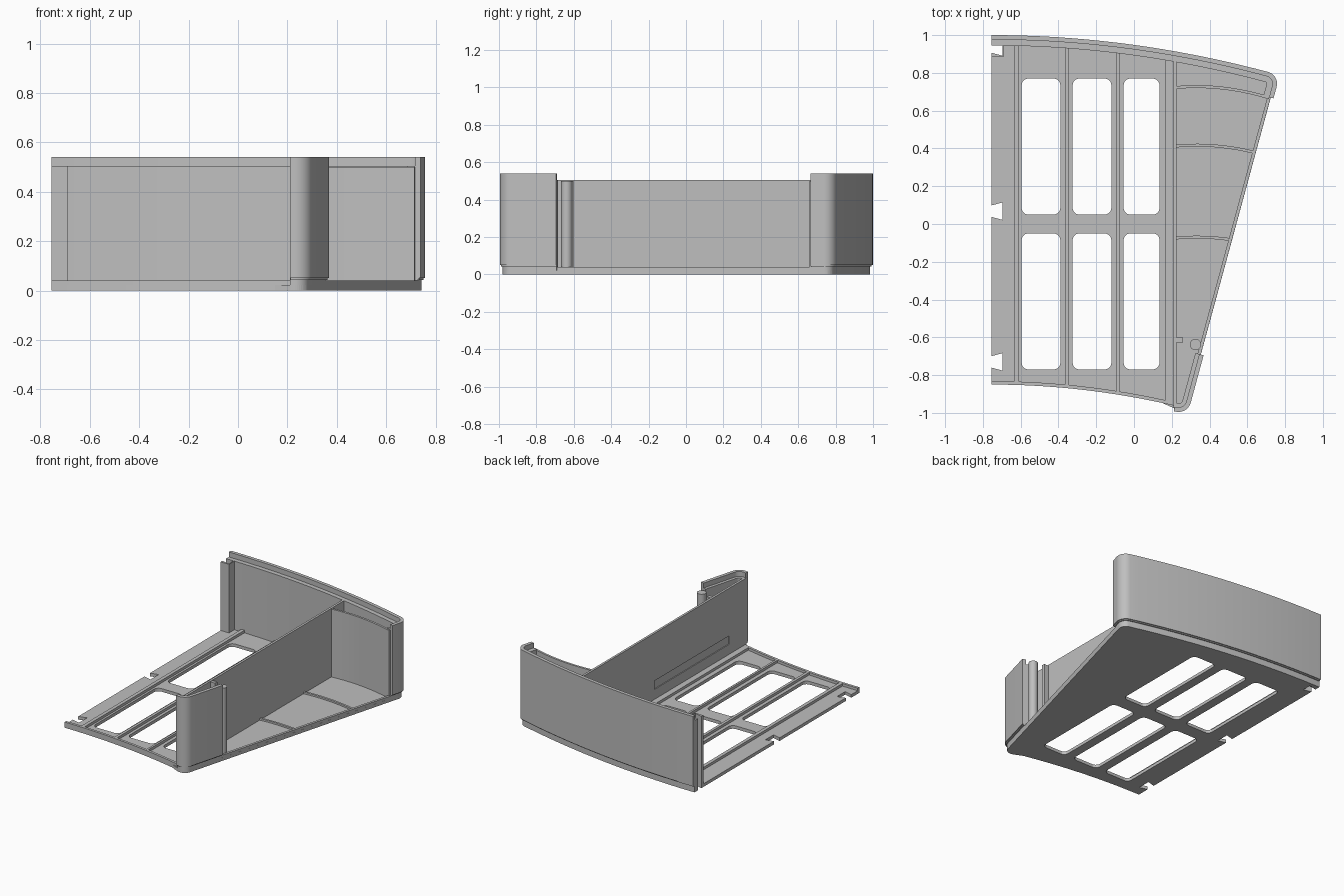
import bpy, bmesh, math
from mathutils import Vector

old = bpy.data.objects.get("Cube")
if old:
    bpy.data.objects.remove(old, do_unlink=True)

grey = bpy.data.materials.new("plain grey")
grey.use_nodes = True
grey.diffuse_color = (0.52, 0.52, 0.52, 1)
grey.node_tree.nodes["Principled BSDF"].inputs["Base Color"].default_value = (0.52, 0.52, 0.52, 1)

LEFT = -0.755


def back_y(x):
    return 1.0 - (x - LEFT) ** 2 / 11


def front_y(x):
    return -0.85 - (x - LEFT) ** 2 / 8.4


def side_x(y):
    return 0.37 + 0.272 * (y + 0.69)


def shade(obj):
    bpy.context.view_layer.objects.active = obj
    bpy.ops.object.select_all(action='DESELECT')
    obj.select_set(True)
    bpy.ops.object.shade_smooth_by_angle(angle=math.radians(25))


def prism(name, points, z0, z1):
    """Extrude a flat outline from z0 to z1."""
    bm = bmesh.new()
    face = bm.faces.new([bm.verts.new((p[0], p[1], z0)) for p in points])
    ext = bmesh.ops.extrude_face_region(bm, geom=[face])
    top = [v for v in ext["geom"] if isinstance(v, bmesh.types.BMVert)]
    bmesh.ops.translate(bm, verts=top, vec=(0, 0, z1 - z0))
    bmesh.ops.recalc_face_normals(bm, faces=bm.faces)
    mesh = bpy.data.meshes.new(name)
    bm.to_mesh(mesh)
    bm.free()
    mesh.materials.append(grey)
    obj = bpy.data.objects.new(name, mesh)
    bpy.context.collection.objects.link(obj)
    shade(obj)
    return obj


def box(name, x0, x1, y0, y1, z0, z1):
    return prism(name, [(x0, y0), (x1, y0), (x1, y1), (x0, y1)], z0, z1)


def cut(obj, cutters):
    bpy.context.view_layer.objects.active = obj
    for c in cutters:
        mod = obj.modifiers.new("cut", 'BOOLEAN')
        mod.operation, mod.solver, mod.object = 'DIFFERENCE', 'EXACT', c
        bpy.ops.object.modifier_apply(modifier=mod.name)
    for c in cutters:
        bpy.data.objects.remove(c, do_unlink=True)
    # cut parts are all flat-sided
    obj.data.shade_flat()


def offset(path, d):
    """Shift a path to its left by d."""
    out = []
    for i, p in enumerate(path):
        t = (path[min(i + 1, len(path) - 1)] - path[max(i - 1, 0)]).normalized()
        out.append(p + Vector((-t.y, t.x)) * d)
    return out


def band(name, path, d0, d1, z0, z1):
    return prism(name, offset(path, d0) + offset(path, d1)[::-1], z0, z1)


def arc(fn, x0, x1, n):
    xs = [x0 + (x1 - x0) * i / n for i in range(n + 1)]
    return [Vector((x, fn(x))) for x in xs]


def corner_path(fn, x0, y_end, n, r=0.065):
    """Follow a curve, round the corner, and run along the slanted side."""
    x = 0.5
    for _ in range(30):
        x = side_x(fn(x))
    v = Vector((x, fn(x)))
    end = Vector((side_x(y_end), y_end))
    start = Vector((x - r, fn(x - r)))
    u, w = (start - v).normalized() * r, (end - v).normalized() * r
    c = v + u + w
    turn = [c - w * math.cos(a) - u * math.sin(a)
            for a in [math.pi / 2 * i / 10 for i in range(1, 11)]]
    return arc(fn, x0, x - r, n) + turn + [end]


back_path = corner_path(back_y, LEFT, 0.665, 24)
front_path = corner_path(lambda x: front_y(x) - 0.03, 0.21, -0.695, 4)
front_arc = arc(front_y, LEFT, 0.21, 16)

# Base plate, with six rounded windows and dovetail slots
outline = front_arc[:-1] + offset(front_path, 0.015) + offset(back_path, -0.015)[::-1]
base = prism("base_plate", outline, 0, 0.022)


def window(x0, x1, y0, y1, r=0.035):
    pts = []
    for k, (cx, cy) in enumerate([(x1 - r, y1 - r), (x0 + r, y1 - r),
                                  (x0 + r, y0 + r), (x1 - r, y0 + r)]):
        for i in range(6):
            a = math.pi / 2 * (k + i / 5)
            pts.append((cx + r * math.cos(a), cy + r * math.sin(a)))
    return prism("window_cutter", pts, -0.1, 0.1)


def dovetail(y, half=0.028):
    return prism("slot_cutter", [(-0.8, y - half + 0.01), (-0.697, y - half - 0.018),
                                 (-0.697, y + half + 0.018), (-0.8, y + half - 0.01)], -0.1, 0.7)


cutters = [dovetail(y) for y in (-0.73, 0.068)] + [dovetail(0.925, 0.016)]
for x0, x1 in ((-0.595, -0.39), (-0.325, -0.12), (-0.055, 0.135)):
    for y0 in (-0.77, 0.05):
        cutters.append(window(x0, x1, y0, y0 + 0.72))
cut(base, cutters)

# Outer walls: inset foot, small step, main wall and raised outer lip
for part, path, s, t in (("back", back_path, -1, 0.055), ("front_corner", front_path, 1, 0.045)):
    band(part + "_foot", path, 0.015 * s, t * s, 0.005, 0.045)
    band(part + "_step", path, 0.007 * s, t * s, 0.043, 0.052)
    band(part + "_wall", path, 0, t * s, 0.05, 0.505)
    band(part + "_lip", path, 0, 0.024 * s, 0.5, 0.54)

# Slotted end post beside the back wall
post = box("end_post", LEFT, -0.69, 0.885, 0.95, 0.015, 0.505)
cut(post, [dovetail(0.925, 0.016)])

# Thin divider with a shallow groove, and the low rib along its foot
divider = prism("divider", [(0.21, front_y(0.21) - 0.01), (0.226, front_y(0.226) - 0.01),
                            (0.226, 0.88), (0.21, 0.88)], 0.015, 0.505)
cut(divider, [box("groove_cutter", 0.1, 0.216, -0.78, 0.05, 0.11, 0.17)])
box("divider_rib", 0.168, 0.212, front_y(0.168) + 0.005, 0.88, 0.015, 0.04)

# Straight floor ribs
for i, (x, w) in enumerate(((-0.635, 0.025), (-0.365, 0.02), (-0.093, 0.015))):
    box(f"floor_rib_{i + 1}", x, x + w, front_y(x) + 0.01, back_y(x) - 0.05, 0.015, 0.04)

# Edge ribs along the front and the slanted side
band("front_edge_rib", front_arc, 0, 0.018, 0.015, 0.04)
side = [Vector((side_x(y), y)) for y in (-0.7, 0.68)]
band("side_edge_rib", side, 0.0155, 0.033, 0.015, 0.04)

# Side bay: a curved inner wall and two low curved ribs
for name, y, top in (("curved_inner_wall", 0.735, 0.5),
                     ("curved_rib_1", 0.425, 0.034), ("curved_rib_2", -0.062, 0.034)):
    curve = arc(lambda x: y - 0.4 * (x - 0.33) ** 2, 0.215, side_x(y) - 0.04, 10)
    band(name, curve, 0, -0.015, 0.015, top)

# Round pin and small catch next to the front corner
pin = [(0.325 + 0.03 * math.cos(a), -0.638 + 0.03 * math.sin(a))
       for a in [math.tau * i / 24 for i in range(24)]]
prism("round_pin", pin, 0.015, 0.5)
box("catch_post", 0.22, 0.26, -0.628, -0.602, 0.015, 0.5)
